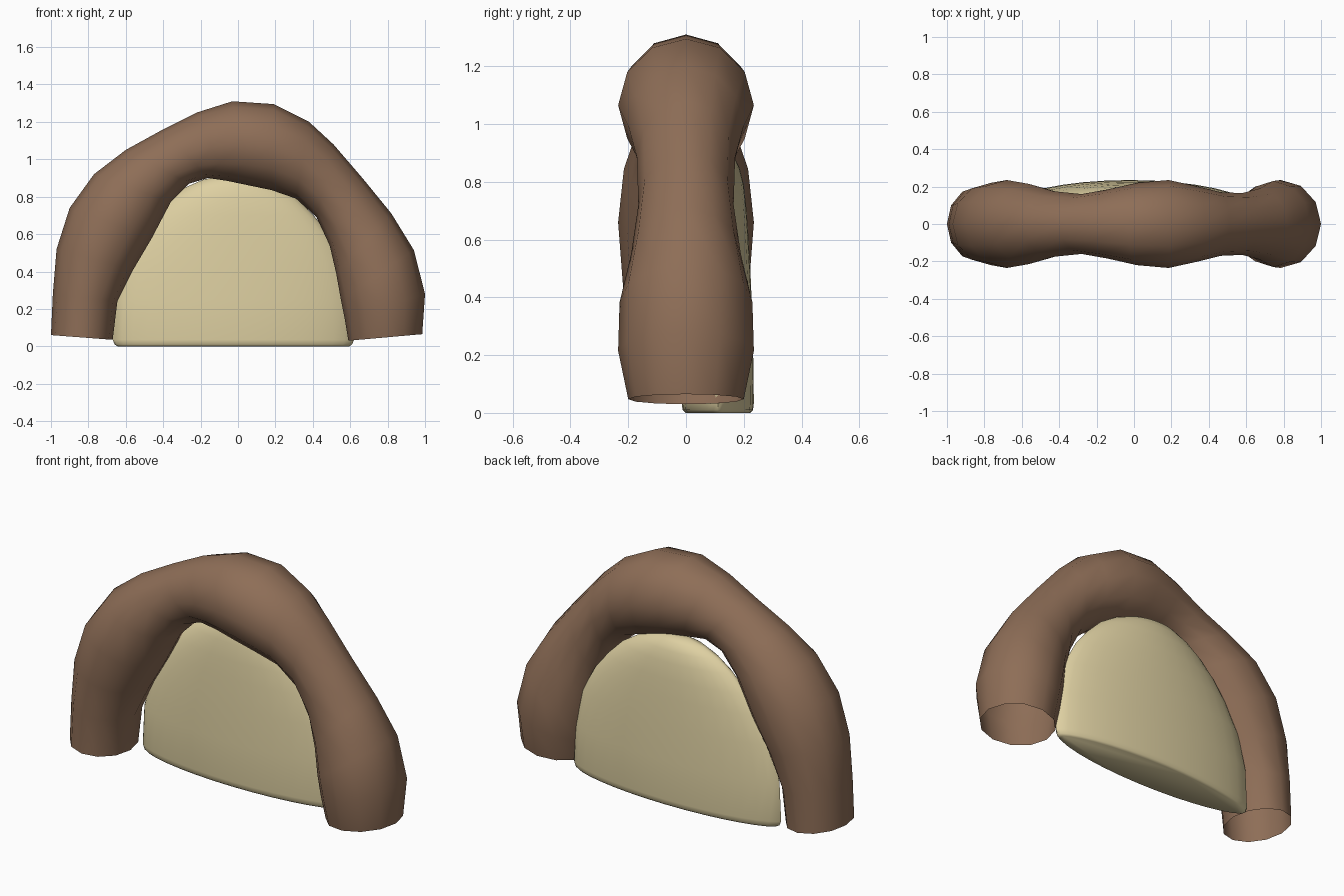
import bpy, bmesh, math
from mathutils import Vector

cube = bpy.data.objects.get("Cube")
if cube:
    bpy.data.objects.remove(cube, do_unlink=True)


def make_material(name, rgb):
    mat = bpy.data.materials.new(name)
    mat.use_nodes = True
    color = (*rgb, 1.0)
    mat.diffuse_color = color
    mat.node_tree.nodes["Principled BSDF"].inputs["Base Color"].default_value = color
    return mat


def loft(name, rings, mat, capped):
    """Skin a list of closed rings into one smooth-shaded object."""
    bm = bmesh.new()
    loops = [[bm.verts.new(p) for p in ring] for ring in rings]
    for low, high in zip(loops, loops[1:]):
        for i in range(len(low)):
            j = (i + 1) % len(low)
            bm.faces.new((low[i], low[j], high[j], high[i]))
    if capped:
        bm.faces.new(loops[0])
        bm.faces.new(loops[-1])
    bmesh.ops.recalc_face_normals(bm, faces=bm.faces)
    mesh = bpy.data.meshes.new(name)
    bm.to_mesh(mesh)
    bm.free()
    mesh.materials.append(mat)
    obj = bpy.data.objects.new(name, mesh)
    bpy.context.collection.objects.link(obj)
    bpy.ops.object.select_all(action="DESELECT")
    obj.select_set(True)
    bpy.context.view_layer.objects.active = obj
    bpy.ops.object.shade_smooth_by_angle(angle=math.radians(60))
    return obj


brown = make_material("warm brown", (0.27, 0.155, 0.095))
sand = make_material("pale sand", (0.73, 0.63, 0.36))

# Arched tube, open at both feet: outer x, z, inner x, z, half depth
SIDES = 12
arch = [
    (-1.0, .06, -.67, .035, .20), (-.99, .28, -.645, .24, .205),
    (-.97, .52, -.56, .41, .22), (-.9, .74, -.46, .58, .235),
    (-.77, .92, -.36, .77, .215), (-.6, 1.05, -.26, .87, .175),
    (-.4, 1.16, -.16, .9, .16), (-.22, 1.25, -.06, .885, .185),
    (-.03, 1.31, .06, .86, .22), (.19, 1.295, .18, .835, .235),
    (.38, 1.2, .31, .79, .2), (.51, 1.08, .42, .69, .17),
    (.665, .9, .49, .54, .165), (.82, .71, .525, .39, .19),
    (.94, .515, .55, .25, .23), (1.0, .28, .57, .15, .235),
    (.985, .065, .59, .03, .20),
]
rings = []
for ox, oz, ix, iz, depth in arch:
    outer, inner = Vector((ox, 0, oz)), Vector((ix, 0, iz))
    center, half = (outer + inner) / 2, (outer - inner) / 2
    angles = [math.tau * k / SIDES for k in range(SIDES)]
    rings.append([center + half * math.cos(a) + Vector((0, depth * math.sin(a), 0))
                  for a in angles])
loft("arched_tube", rings, brown, capped=False)

# Domed panel filling the arch: height, left x, right x, half thickness
POINTS = 32
panel = [
    (0, -.645, .595, .112), (.01, -.66, .61, .122), (.035, -.67, .62, .125),
    (.25, -.66, .61, .122), (.45, -.61, .565, .115), (.6, -.53, .485, .107),
    (.7, -.455, .405, .1), (.79, -.365, .315, .09), (.85, -.28, .22, .075),
    (.89, -.19, .12, .055), (.91, -.1, .03, .025),
]
rings = []
for z, x0, x1, thick in panel:
    ring = []
    for k in range(POINTS):
        a = math.tau * k / POINTS
        s = math.sin(a)
        bulge = math.copysign(abs(s) ** 1.25, s)
        ring.append(Vector(((x0 + x1) / 2 + (x1 - x0) / 2 * math.cos(a),
                            .11 + thick * bulge, z)))
    rings.append(ring)
loft("domed_panel", rings, sand, capped=True)
